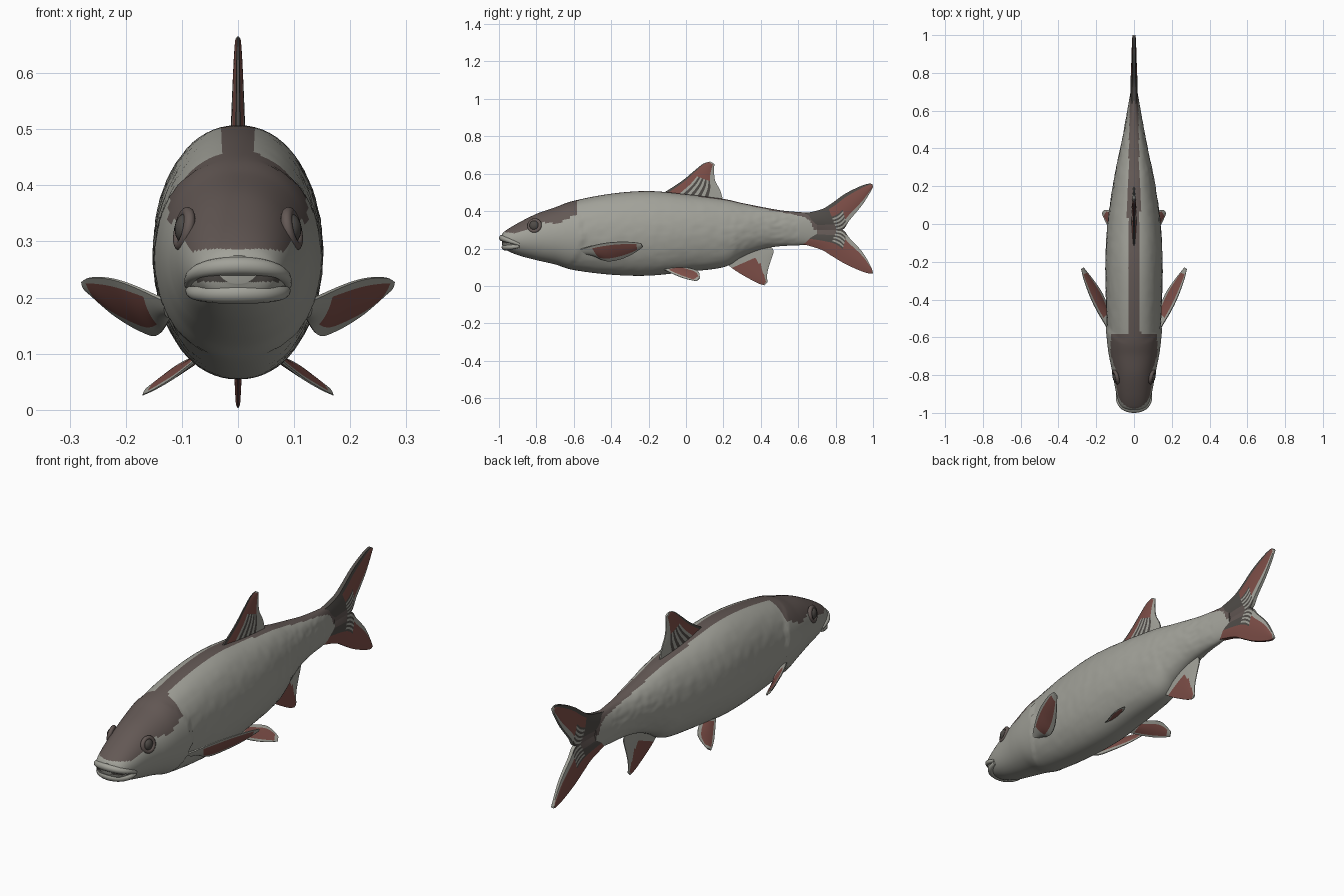
import bpy, bmesh, math
from mathutils import Vector, noise

if "Cube" in bpy.data.objects:
    bpy.data.objects.remove(bpy.data.objects["Cube"])


def material(name, rgb):
    m = bpy.data.materials.new(name)
    m.use_nodes = True
    m.diffuse_color = (*rgb, 1)
    shader = m.node_tree.nodes["Principled BSDF"]
    shader.inputs["Base Color"].default_value = (*rgb, 1)
    shader.inputs["Roughness"].default_value = 0.7
    return m


MATS = [material("silver", (0.36, 0.36, 0.32)), material("brown", (0.125, 0.098, 0.09)),
        material("fin red", (0.21, 0.078, 0.065)), material("dark grey", (0.08, 0.072, 0.065))]
SILVER, BROWN, RED, DARK = range(4)


def sample(points, t):
    """Smooth curve through points of any dimension, t from 0 to 1."""
    s = min(max(t, 0), 1) * (len(points) - 1)
    i = min(int(s), len(points) - 2)
    f = s - i
    a, b, c, d = (points[min(max(k, 0), len(points) - 1)] for k in range(i - 1, i + 3))
    return [q + 0.5 * f * (r - p + f * (2 * p - 5 * q + 4 * r - w + f * (3 * (q - r) + w - p)))
            for p, q, r, w in zip(a, b, c, d)]


def finish(obj, angle=40):
    for o in bpy.context.selected_objects:
        o.select_set(False)
    bpy.context.view_layer.objects.active = obj
    obj.select_set(True)
    bpy.ops.object.shade_smooth_by_angle(angle=math.radians(angle))


def loft(name, rings, rule):
    """Skin closed rings and cap the ends; rule(i, j, centre) gives the colour."""
    bm = bmesh.new()
    rows = [[bm.verts.new(p) for p in ring] for ring in rings]
    n = len(rows[0])
    for i in range(len(rows) - 1):
        for j in range(n):
            k = (j + 1) % n
            f = bm.faces.new((rows[i][j], rows[i][k], rows[i + 1][k], rows[i + 1][j]))
            f.material_index = rule(i, j, f.calc_center_median())
    for i, row in ((0, rows[0]), (len(rows) - 2, rows[-1])):
        f = bm.faces.new(row)
        f.material_index = rule(i, 0, f.calc_center_median())
    bmesh.ops.recalc_face_normals(bm, faces=bm.faces)
    mesh = bpy.data.meshes.new(name)
    bm.to_mesh(mesh)
    bm.free()
    for m in MATS:
        mesh.materials.append(m)
    obj = bpy.data.objects.new(name, mesh)
    bpy.context.collection.objects.link(obj)
    finish(obj)
    return obj


# Body: y, top, bottom, half width
STATIONS = [(-0.985, 0.275, 0.225, 0.035), (-0.965, 0.295, 0.195, 0.07), (-0.9, 0.335, 0.165, 0.093),
            (-0.8, 0.385, 0.138, 0.112), (-0.7, 0.42, 0.115, 0.13), (-0.6, 0.455, 0.085, 0.139),
            (-0.4, 0.493, 0.06, 0.148), (-0.2, 0.507, 0.055, 0.151), (0, 0.49, 0.075, 0.141),
            (0.2, 0.465, 0.1, 0.113), (0.3, 0.443, 0.155, 0.094), (0.4, 0.423, 0.195, 0.073),
            (0.5, 0.405, 0.212, 0.053), (0.6, 0.395, 0.217, 0.036), (0.7, 0.39, 0.225, 0.018)]
RINGS, SIDES = 170, 72


def gill_edge(z):
    return -0.55 - 0.06 * ((z - 0.27) / 0.15) ** 2


def body_ring(t):
    y, top, bottom, w = sample(STATIONS, t)
    ring = []
    for j in range(SIDES):
        a = math.tau * j / SIDES
        c, s = math.cos(a), math.sin(a)
        z = (top + bottom) / 2 + s * (top - bottom) / 2
        x = w * math.copysign(abs(c) ** 0.92, c)
        edge = gill_edge(z)
        if y < edge:    # raised gill cover
            x += math.copysign(0.008, c) * abs(c) * max(0, 1 - (edge - y) / 0.2)
        elif y < 0.6:   # faint scale relief
            x += 0.003 * c * noise.noise(Vector((x * 35, y * 28, z * 45)))
        ring.append((x, y, z))
    return ring


def body_color(i, j, c):
    if c.y < -0.93 and 0.228 < c.z < 0.242:
        return DARK
    if c.y < -0.585:
        return BROWN if c.z > 0.27 + 0.25 * (c.y + 1) + 0.012 * math.sin(c.y * 30) else SILVER
    return BROWN if c.z > 0.3 and abs(c.x) < 0.034 - 0.018 * max(0, c.y) else SILVER


loft("body", [body_ring(i / RINGS) for i in range(RINGS + 1)], body_color)


# Fins
def fin(name, lead, trail, thick, color, side=1, floor=0.25, n=30, m=16):
    """Thin lens-shaped blade between a leading and a trailing edge."""
    flip = Vector((side, 1, 1))
    rings = []
    for i in range(n + 1):
        u = i / n
        a, b = Vector(sample(lead, u)), Vector(sample(trail, u))
        span = (Vector(sample(lead, u + 0.05)) + Vector(sample(trail, u + 0.05))
                - Vector(sample(lead, u - 0.05)) - Vector(sample(trail, u - 0.05)))
        normal = (b - a).cross(span).normalized()
        ring = []
        for k in list(range(m + 1)) + list(range(m, -1, -1)):
            v = k / m
            half = thick * (1 - 0.65 * u) * (floor + (1 - floor) * math.sin(math.pi * v))
            ring.append((a.lerp(b, v) + normal * (half if len(ring) <= m else -half)) * flip)
        rings.append(ring)

    def rule(i, j, c):
        k = j if j < m else 2 * m - j
        return color((i + 0.5) / n, min(max((k + 0.5) / m, 0), 1))
    return loft(name, rings, rule)


def flat(points):
    return [(0, y, z) for y, z in points]


def rays(v):
    return DARK if int(v * 16) % 2 else SILVER


def dorsal_color(u, v):
    if v > 0.74 or u > 0.93:
        return SILVER
    if v < 0.08:
        return DARK
    return rays(v) if u < 0.42 and v > 0.25 else RED


def tail_color(u, v):
    if u < 0.27:
        return DARK if v < 0.75 else BROWN
    if u < 0.45 and v > 0.45:
        return rays(v)
    if v > 0.84 or u > 0.93:
        return SILVER
    return DARK if v < 0.14 else RED


def lower_tail_color(u, v):
    c = tail_color(u, v)
    return RED if c == DARK and v < 0.45 else c


def anal_color(u, v):
    return SILVER if v > 0.72 - 0.2 * (1 - u) or u > 0.93 or u < 0.2 else RED


def paired_color(u, v):
    return RED if 0.1 < v < 0.8 and 0.16 < u < 0.88 else SILVER


fin("dorsal_fin", flat([(-0.14, 0.485), (-0.03, 0.555), (0.04, 0.612), (0.09, 0.652), (0.13, 0.665)]),
    flat([(0.2, 0.45), (0.183, 0.51), (0.157, 0.56), (0.15, 0.61), (0.152, 0.652)]), 0.014, dorsal_color)

fin("tail_upper_lobe",
    flat([(0.62, 0.385), (0.72, 0.408), (0.78, 0.442), (0.85, 0.492), (0.93, 0.532), (0.98, 0.547), (1, 0.54)]),
    flat([(0.62, 0.3), (0.75, 0.3), (0.835, 0.3), (0.875, 0.352), (0.94, 0.43), (0.985, 0.5), (1, 0.53)]),
    0.021, tail_color, floor=0.55)
fin("tail_lower_lobe",
    flat([(0.62, 0.225), (0.72, 0.195), (0.78, 0.16), (0.85, 0.118), (0.93, 0.082), (0.98, 0.066), (1, 0.068)]),
    flat([(0.62, 0.3), (0.75, 0.3), (0.835, 0.3), (0.875, 0.255), (0.94, 0.185), (0.98, 0.12), (0.998, 0.08)]),
    0.021, lower_tail_color, floor=0.55)

fin("anal_fin", flat([(0.19, 0.14), (0.26, 0.085), (0.33, 0.043), (0.385, 0.014), (0.42, 0.003)]),
    flat([(0.45, 0.215), (0.468, 0.185), (0.45, 0.125), (0.435, 0.07), (0.435, 0.02)]), 0.011, anal_color)

for side, label in ((1, "left"), (-1, "right")):
    fin(label + "_pectoral_fin",
        [(0.13, -0.57, 0.195), (0.19, -0.47, 0.222), (0.23, -0.39, 0.234), (0.264, -0.3, 0.235), (0.279, -0.24, 0.228)],
        [(0.12, -0.5, 0.165), (0.142, -0.43, 0.134), (0.172, -0.36, 0.14), (0.22, -0.29, 0.168), (0.267, -0.23, 0.208)],
        0.011, paired_color, side)
    fin(label + "_pelvic_fin",
        [(0.06, -0.14, 0.1), (0.11, -0.06, 0.06), (0.145, 0, 0.038), (0.17, 0.055, 0.026)],
        [(0.055, -0.04, 0.105), (0.078, 0.02, 0.094), (0.11, 0.065, 0.078), (0.158, 0.075, 0.042)],
        0.008, paired_color, side)

    # Eyes with a raised rim
    centre = Vector((side * 0.092, -0.81, 0.322))
    turn = (0, math.radians(90 - 12 * side), math.radians(-15 * side))
    bpy.ops.mesh.primitive_uv_sphere_add(segments=24, ring_count=14, radius=0.028, location=centre)
    eye = bpy.context.object
    eye.name = label + "_eye"
    eye.scale.x = 0.75
    eye.data.materials.append(MATS[DARK])
    finish(eye)
    bpy.ops.mesh.primitive_torus_add(major_radius=0.03, minor_radius=0.01, major_segments=28, minor_segments=10,
                                     location=centre + Vector((side * 0.004, 0, 0)), rotation=turn)
    rim = bpy.context.object
    rim.name = label + "_eye_rim"
    rim.data.materials.append(MATS[BROWN])
    finish(rim)


# Lips: tubes bent round the snout
def lip(name, half_path, radius):
    path = half_path + [(-x, y, z) for x, y, z in reversed(half_path[:-1])]
    rings = []
    for i in range(33):
        t = i / 32
        p = Vector(sample(path, t))
        d = (Vector(sample(path, t + 0.03)) - Vector(sample(path, t - 0.03))).normalized()
        up = Vector((0, 0, 1))
        out = d.cross(up).normalized()
        r = radius * (0.45 + 0.55 * math.sin(math.pi * t))
        rings.append([p + r * (math.cos(a) * out + math.sin(a) * up)
                      for a in (math.tau * k / 12 for k in range(12))])
    loft(name, rings, lambda i, j, c: SILVER)


lip("upper_lip", [(0.088, -0.89, 0.222), (0.08, -0.94, 0.24), (0.05, -0.972, 0.252), (0, -0.983, 0.256)], 0.017)
lip("lower_lip", [(0.086, -0.89, 0.212), (0.075, -0.93, 0.208), (0.045, -0.958, 0.207), (0, -0.968, 0.207)], 0.018)
